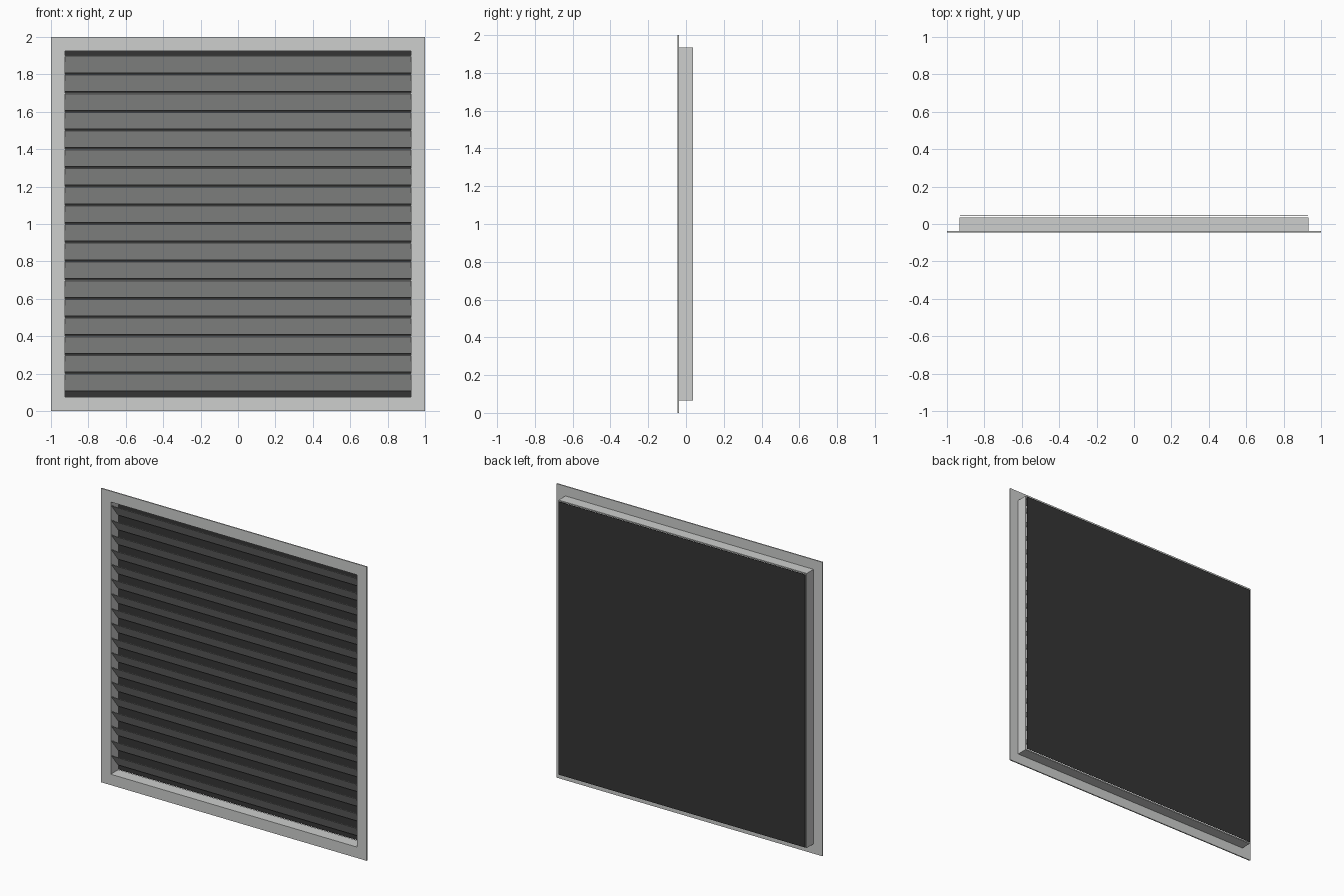
import bpy
import bmesh

cube = bpy.data.objects.get("Cube")
if cube:
    bpy.data.objects.remove(cube, do_unlink=True)


def material(name, rgb):
    m = bpy.data.materials.new(name)
    m.use_nodes = True
    m.diffuse_color = (*rgb, 1)
    m.node_tree.nodes["Principled BSDF"].inputs["Base Color"].default_value = (*rgb, 1)
    return m


silver = material("silver grey", (0.61, 0.62, 0.61))
dark = material("dark mesh grey", (0.035, 0.035, 0.035))


def finish(name, bm, mat):
    bmesh.ops.recalc_face_normals(bm, faces=bm.faces[:])
    mesh = bpy.data.meshes.new(name)
    bm.to_mesh(mesh)
    bm.free()
    mesh.materials.append(mat)
    obj = bpy.data.objects.new(name, mesh)
    bpy.context.collection.objects.link(obj)
    return obj


MID = 1.0                    # height of the centre
FRONT, FLANGE_BACK, SLEEVE_BACK, SCREEN = -0.045, -0.037, 0.036, 0.045
OPENING, SLEEVE, SCREEN_HALF = 0.926, 0.934, 0.929


def square(bm, half, y):
    return [bm.verts.new((sx * half, y, MID + sz * half))
            for sx, sz in ((-1, -1), (1, -1), (1, 1), (-1, 1))]


# Flange and sleeve: one L-shaped section swept round the square opening
bm = bmesh.new()
section = [(OPENING, FRONT), (1.0, FRONT), (1.0, FLANGE_BACK),
           (SLEEVE, FLANGE_BACK), (SLEEVE, SLEEVE_BACK), (OPENING, SLEEVE_BACK)]
loops = [square(bm, half, y) for half, y in section]
for a, b in zip(loops, loops[1:] + loops[:1]):
    for i in range(4):
        j = (i + 1) % 4
        bm.faces.new((a[i], a[j], b[j], b[i]))
finish("frame", bm, silver)

# Sloping louvre blades, high at the front and low at the back
COUNT, PITCH, THICK = 18, 0.1, 0.004
for n in range(COUNT):
    top = 0.2 + n * PITCH
    bm = bmesh.new()
    profile = [(-0.037, top), (-0.037, top - THICK),
               (0.032, top - 0.092), (0.032, top - 0.092 + THICK)]
    ends = [[bm.verts.new((x, y, z)) for y, z in profile] for x in (-OPENING, OPENING)]
    bm.faces.new(ends[0])
    bm.faces.new(ends[1])
    for i in range(4):
        j = (i + 1) % 4
        bm.faces.new((ends[0][i], ends[0][j], ends[1][j], ends[1][i]))
    finish(f"louvre_blade_{n + 1}", bm, silver)

# Thin insect screen standing just behind the sleeve
bm = bmesh.new()
near, far = square(bm, SCREEN_HALF, SCREEN - 0.001), square(bm, SCREEN_HALF, SCREEN)
bm.faces.new(near)
bm.faces.new(far)
for i in range(4):
    j = (i + 1) % 4
    bm.faces.new((near[i], near[j], far[j], far[i]))
finish("rear_screen", bm, dark)
